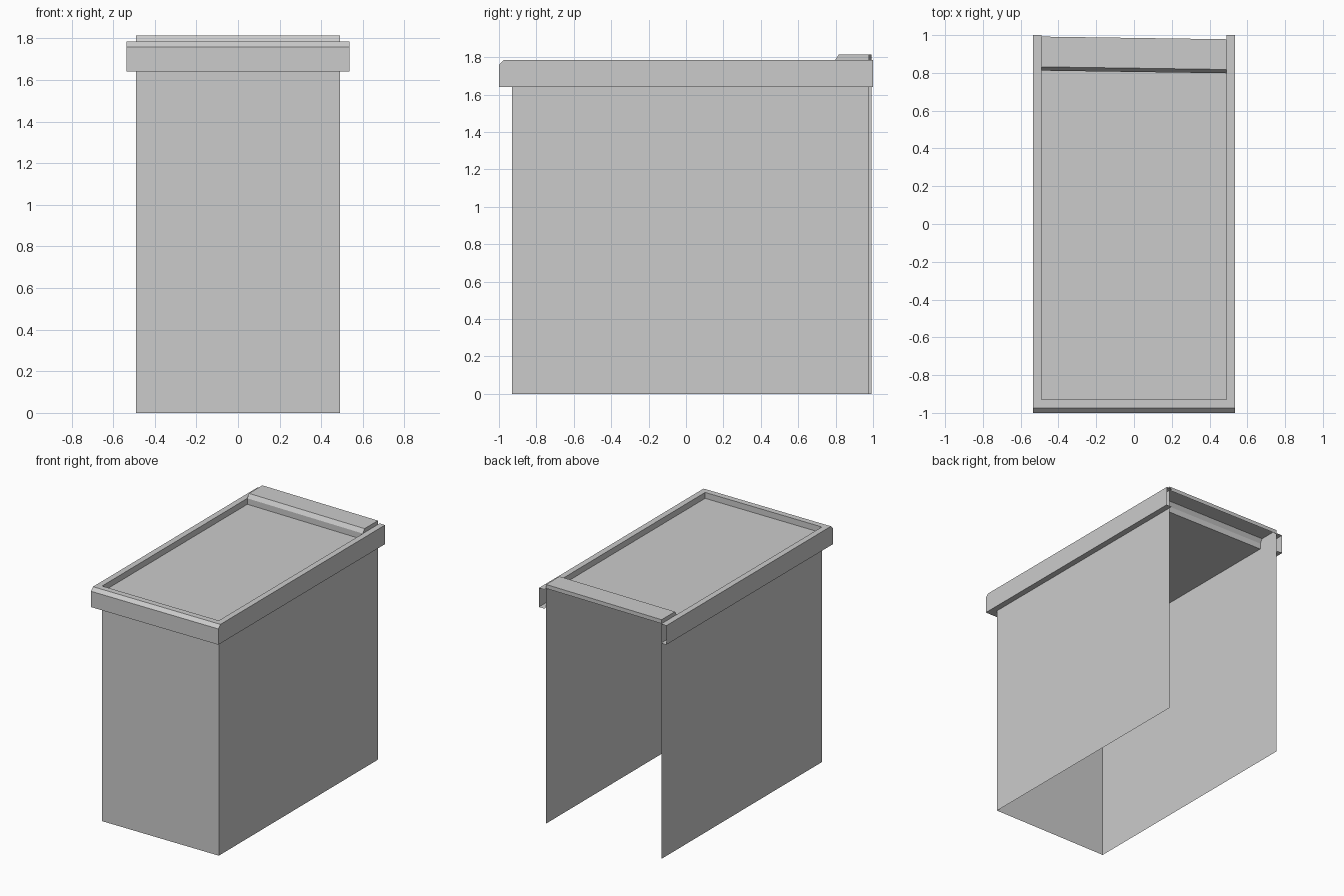
import bpy

old = bpy.data.objects.get("Cube")
if old:
    bpy.data.objects.remove(old)

grey = bpy.data.materials.new("light_grey")
grey.use_nodes = True
colour = (0.6, 0.6, 0.6, 1)
grey.diffuse_color = colour
grey.node_tree.nodes["Principled BSDF"].inputs["Base Color"].default_value = colour

WALL_X, RIM_X = 0.49, 0.535
WALL_FRONT = -0.93
RIM_LOW, RIM_TOP = 1.64, 1.785
LEDGE_TOP = 1.815
SKEW = 0.007  # the back edge runs slightly out of square


def loft(name, lines, caps=()):
    """Join successive polylines with quads; caps are extra polygons."""
    n = len(lines[0])
    verts = [p for line in lines for p in line]
    faces = [(r * n + i, r * n + i + 1, (r + 1) * n + i + 1, (r + 1) * n + i)
             for r in range(len(lines) - 1) for i in range(n - 1)]
    for cap in caps:
        faces.append(tuple(range(len(verts), len(verts) + len(cap))))
        verts += cap
    mesh = bpy.data.meshes.new(name)
    mesh.from_pydata(verts, [], faces)
    mesh.materials.append(grey)
    obj = bpy.data.objects.new(name, mesh)
    bpy.context.collection.objects.link(obj)
    return obj


def u_path(x, front, z, back_right=1.0, back_left=1.0):
    """Three-sided plan outline, open at the back."""
    return [(-x, back_right, z), (-x, front, z), (x, front, z), (x, back_left, z)]


# Three thin walls, open below and behind
loft("walls", [u_path(WALL_X, WALL_FRONT, z, 0.985 + SKEW, 0.985 - SKEW)
               for z in (0, RIM_TOP)])

# Hollow rim with a bevelled front edge
loft("rim", [u_path(WALL_X, WALL_FRONT, RIM_LOW),
             u_path(RIM_X, -1, RIM_LOW),
             u_path(RIM_X, -1, 1.76),
             u_path(RIM_X, -0.975, RIM_TOP),
             u_path(WALL_X, WALL_FRONT, RIM_TOP)])

# Sunken roof panel rising into the raised back ledge
profile = [(WALL_FRONT, 1.74), (0.805, 1.74), (0.805, RIM_TOP),
           (0.825, LEDGE_TOP), (0.985, LEDGE_TOP), (0.985, RIM_TOP)]


def section(x):
    shift = -SKEW if x > 0 else SKEW
    return [(x, y + (shift if y > 0 else 0), z) for y, z in profile]


left, right = section(WALL_X), section(-WALL_X)
loft("roof_and_ledge", [right, left], caps=[left[2:], right[:1:-1]])
